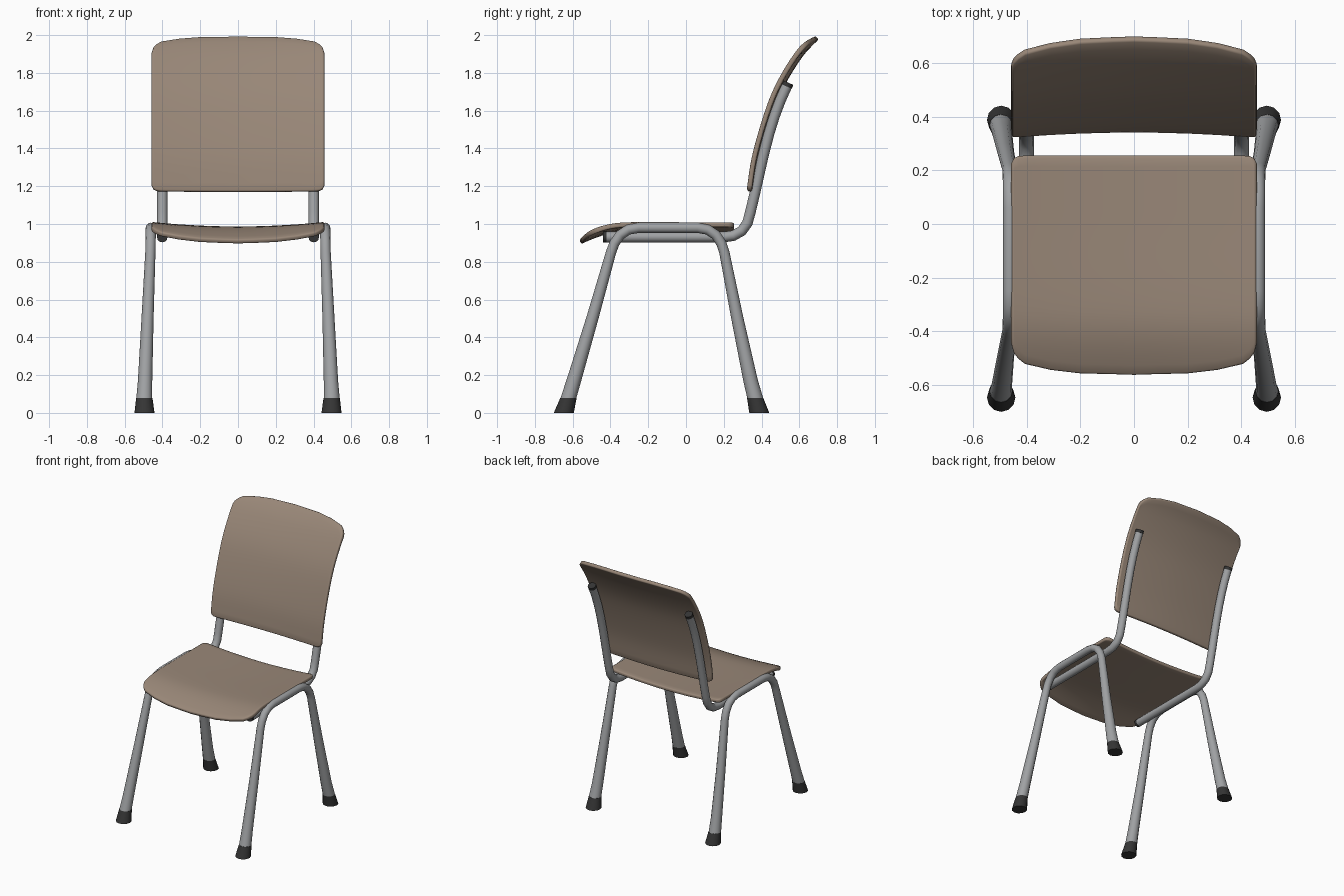
import bpy, math
from mathutils import Vector

if "Cube" in bpy.data.objects:
    bpy.data.objects.remove(bpy.data.objects["Cube"])


def material(name, rgb):
    m = bpy.data.materials.new(name)
    m.diffuse_color = (*rgb, 1)
    m.use_nodes = True
    m.node_tree.nodes["Principled BSDF"].inputs["Base Color"].default_value = m.diffuse_color
    return m


TAN = material("tan shell", (0.318, 0.243, 0.187))
METAL = material("grey metal", (0.35, 0.36, 0.37))
RUBBER = material("dark rubber", (0.035, 0.035, 0.035))


def make(name, verts, faces, mat, angle):
    me = bpy.data.meshes.new(name)
    me.from_pydata(verts, [], faces)
    me.materials.append(mat)
    me.shade_smooth()
    me.set_sharp_from_angle(angle=math.radians(angle))
    ob = bpy.data.objects.new(name, me)
    bpy.context.collection.objects.link(ob)
    return ob


def lerp(table, x):
    for (a, va), (b, vb) in zip(table, table[1:]):
        if x <= b:
            return va + (vb - va) * (x - a) / (b - a)
    return table[-1][1]


def smooth_path(pts, n=6):
    # Catmull-Rom curve through the given points
    p = [Vector(q) for q in pts]
    p = [2 * p[0] - p[1]] + p + [2 * p[-1] - p[-2]]
    out = []
    for a, b, c, d in zip(p, p[1:], p[2:], p[3:]):
        for k in range(n):
            t = k / n
            out.append(0.5 * (2 * b + (c - a) * t + (2 * a - 5 * b + 4 * c - d) * t * t
                              + (3 * b - a - 3 * c + d) * t ** 3))
    return out + [p[-2]]


def shell(name, profile, start_cut, end_cut, dish, thick):
    # curved panel: (y, z) profile swept across x, trimmed to a rounded outline
    path = smooth_path(profile)
    dist = [0]
    for a, b in zip(path, path[1:]):
        dist.append(dist[-1] + (b - a).length)
    ys = [(s, p.x) for s, p in zip(dist, path)]
    zs = [(s, p.y) for s, p in zip(dist, path)]
    half = [0.08, 0.2, 0.31, 0.37, 0.405, 0.43, 0.447, 0.456]
    xs = [-x for x in reversed(half)] + [0] + half
    n = 20
    verts, faces = [], []
    for x in xs:
        s0 = lerp(start_cut, abs(x))
        s1 = dist[-1] - lerp(end_cut, abs(x))
        for j in range(n + 1):
            s = s0 + (s1 - s0) * j / n
            e = 0.01
            lo, hi = max(s - e, 0), min(s + e, dist[-1])
            t = Vector((lerp(ys, hi) - lerp(ys, lo), lerp(zs, hi) - lerp(zs, lo))).normalized()
            d = dish * (1 - (x / 0.456) ** 2)
            verts.append((x, lerp(ys, s) - d * t.y, lerp(zs, s) + d * t.x))
    for i in range(len(xs) - 1):
        for j in range(n):
            a = i * (n + 1) + j
            faces.append((a, a + 1, a + n + 2, a + n + 1))
    ob = make(name, verts, faces, TAN, 60)
    sol = ob.modifiers.new("thickness", 'SOLIDIFY')
    sol.thickness, sol.offset = thick, -1
    bev = ob.modifiers.new("soft edge", 'BEVEL')
    bev.width, bev.segments = 0.008, 2
    bev.limit_method, bev.angle_limit = 'ANGLE', math.radians(60)
    return ob


def tube(name, pts, mat, level=False, sides=12):
    # mirrored pair of tubes through (x, y, z, radius) points
    verts, faces = [], []
    for i, (x, y, z, r) in enumerate(pts):
        a, b = pts[max(i - 1, 0)], pts[min(i + 1, len(pts) - 1)]
        t = Vector((0, b[1] - a[1], b[2] - a[2])).normalized()
        if level and i in (0, len(pts) - 1):
            t = Vector((0, 0, math.copysign(1, t.z)))
        nrm = Vector((0, -t.z, t.y))
        for k in range(sides):
            w = 2 * math.pi * k / sides
            verts.append(Vector((x, y, z)) + r * (math.cos(w) * Vector((1, 0, 0)) + math.sin(w) * nrm))
    for i in range(len(pts) - 1):
        for k in range(sides):
            a, b = i * sides + k, i * sides + (k + 1) % sides
            faces.append((a, a + sides, b + sides, b))
    faces.append(tuple(range(sides)))
    faces.append(tuple(reversed(range(len(verts) - sides, len(verts)))))
    # outward normals
    import bmesh
    ob = make(name, verts, faces, mat, 50)
    bm = bmesh.new()
    bm.from_mesh(ob.data)
    bmesh.ops.recalc_face_normals(bm, faces=bm.faces)
    bm.to_mesh(ob.data)
    bm.free()
    mir = ob.modifiers.new("other side", 'MIRROR')
    mir.use_clip = False
    return ob


crown = [(0, 0), (0.2, 0.008), (0.31, 0.025), (0.405, 0.053), (0.43, 0.075), (0.447, 0.1), (0.456, 0.135)]
corner = [(0, 0), (0.42, 0), (0.43, 0.002), (0.447, 0.011), (0.456, 0.03)]

# Seat, back edge to front lip
shell("seat", [(0.255, 1.01), (0.0, 1.01), (-0.3, 1.01), (-0.41, 0.999), (-0.5, 0.972), (-0.575, 0.94)],
      corner, crown, 0.024, 0.026)

# Backrest, top edge to bottom edge
shell("backrest", [(0.67, 2.01), (0.585, 1.92), (0.485, 1.76), (0.418, 1.6), (0.35, 1.365), (0.32, 1.175)],
      crown, corner, 0.02, 0.026)

# Leg frames: foot, up, along under the seat edge, down to the other foot
R = 0.027
tube("leg_frame", [
    (0.496, -0.622, 0.08, 0.042), (0.492, -0.594, 0.17, 0.038), (0.479, -0.496, 0.5, 0.032),
    (0.464, -0.397, 0.85, R), (0.463, -0.379, 0.898, R), (0.462, -0.348, 0.942, R),
    (0.462, -0.305, 0.97, R), (0.462, -0.25, 0.98, R),
    (0.462, 0.06, 0.98, R), (0.462, 0.115, 0.97, R), (0.462, 0.158, 0.942, R),
    (0.463, 0.187, 0.898, R), (0.464, 0.203, 0.85, R),
    (0.479, 0.272, 0.5, 0.032), (0.492, 0.342, 0.17, 0.038), (0.496, 0.366, 0.08, 0.042)], METAL, True)

# Rubber feet
tube("front_foot", [(0.496, -0.622, 0.08, 0.043), (0.495, -0.647, 0, 0.053)], RUBBER, True)
tube("rear_foot", [(0.496, 0.366, 0.08, 0.043), (0.495, 0.388, 0, 0.053)], RUBBER, True)

# Back supports: under the seat, bending up behind the backrest
S = 0.028
tube("back_support", [(0.401, y, z, S) for y, z in (
    (-0.42, 0.931), (0.2, 0.931), (0.25, 0.938), (0.295, 0.963), (0.325, 1.005), (0.34, 1.06),
    (0.365, 1.165), (0.409, 1.36), (0.44, 1.48), (0.468, 1.57), (0.5, 1.655), (0.533, 1.728))], METAL)

# Plugs in the tube ends
tube("front_plug", [(0.401, -0.44, 0.931, S), (0.401, -0.42, 0.931, S)], RUBBER)
tube("top_plug", [(0.401, 0.533, 1.728, S + 0.001), (0.401, 0.542, 1.748, S + 0.001)], RUBBER)
